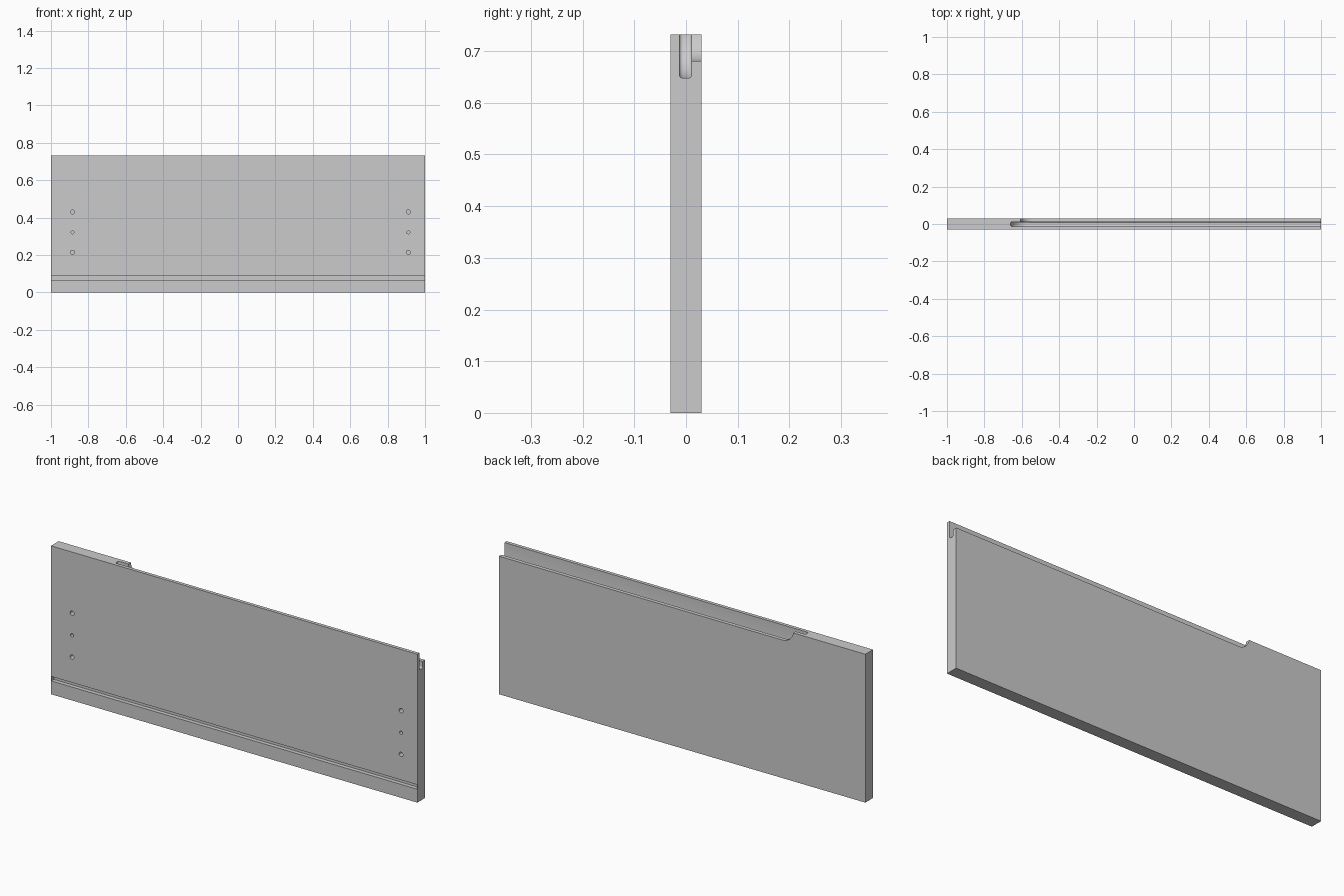
import bpy, bmesh, math

if "Cube" in bpy.data.objects:
    bpy.data.objects.remove(bpy.data.objects["Cube"])

L, T, H = 2.0, 0.06, 0.732


def make_object(name, bm):
    bmesh.ops.recalc_face_normals(bm, faces=bm.faces[:])
    mesh = bpy.data.meshes.new(name)
    bm.to_mesh(mesh)
    bm.free()
    obj = bpy.data.objects.new(name, mesh)
    bpy.context.collection.objects.link(obj)
    return obj


def box(name, x0, x1, y0, y1, z0, z1):
    bm = bmesh.new()
    bmesh.ops.create_cube(bm, size=1)
    for v in bm.verts:
        v.co = ((x0 + x1) / 2 + v.co.x * (x1 - x0),
                (y0 + y1) / 2 + v.co.y * (y1 - y0),
                (z0 + z1) / 2 + v.co.z * (z1 - z0))
    return make_object(name, bm)


def side_profile(radius, centre_x, bottom, steps=14):
    """Outline in x/z: flat floor with a curved run-out at the left end."""
    pts = [(1.1, H + 0.2), (1.1, bottom)]
    for i in range(steps + 1):
        a = math.radians(90 * i / steps)
        pts.append((centre_x - radius * math.sin(a), bottom + radius * (1 - math.cos(a))))
    pts.append((centre_x - radius, H + 0.2))
    return pts


def loft(name, sections):
    """Join equal-length x/z outlines placed at increasing y."""
    bm = bmesh.new()
    rings = [[bm.verts.new((x, y, z)) for x, z in pts] for y, pts in sections]
    for a, b in zip(rings, rings[1:]):
        for i in range(len(a)):
            j = (i + 1) % len(a)
            bm.faces.new((a[i], a[j], b[j], b[i]))
    bm.faces.new(rings[0])
    bm.faces.new(rings[-1])
    return make_object(name, bm)


def cut(target, cutter):
    mod = target.modifiers.new("cut", 'BOOLEAN')
    mod.operation = 'DIFFERENCE'
    mod.solver = 'EXACT'
    mod.object = cutter
    bpy.context.view_layer.objects.active = target
    bpy.ops.object.modifier_apply(modifier=mod.name)
    bpy.data.objects.remove(cutter)


# Main board
panel = box("side_panel", -L / 2, L / 2, -T / 2, T / 2, 0, H)

# Top slot with rounded floor corners and curved run-out
y0, y1, r = -0.013, 0.011, 0.007
sections = []
for i in range(6):
    a = math.radians(90 * i / 5)
    sections.append((r * (1 - math.cos(a)), r * (1 - math.sin(a))))
left = [(y0 + dy, side_profile(0.09 - d, -0.57, 0.648 + d)) for dy, d in sections]
right = [(y1 - dy, side_profile(0.09 - d, -0.57, 0.648 + d)) for dy, d in reversed(sections)]
cut(panel, loft("slot_cutter", left + right))

# Lowered back wall of the slot
profile = side_profile(0.06, -0.547, 0.681)
cut(panel, loft("rebate_cutter", [(0.0, profile), (0.05, profile)]))

# Bottom-board groove on the front, closed by thin end edges
e = L / 2 - 0.003
cut(panel, box("groove_cutter", -e, e, -0.05, -0.01, 0.066, 0.088))

# Fixing holes
for x in (-0.885, 0.911):
    for z, radius in ((0.43, 0.011), (0.321, 0.008), (0.214, 0.011)):
        bpy.ops.mesh.primitive_cylinder_add(vertices=20, radius=radius, depth=0.06,
                                            location=(x, -0.03, z),
                                            rotation=(math.pi / 2, 0, 0))
        cut(panel, bpy.context.object)

# Smooth only the curved areas
bpy.ops.object.select_all(action='DESELECT')
panel.select_set(True)
bpy.context.view_layer.objects.active = panel
bpy.ops.object.shade_smooth_by_angle(angle=math.radians(30))
